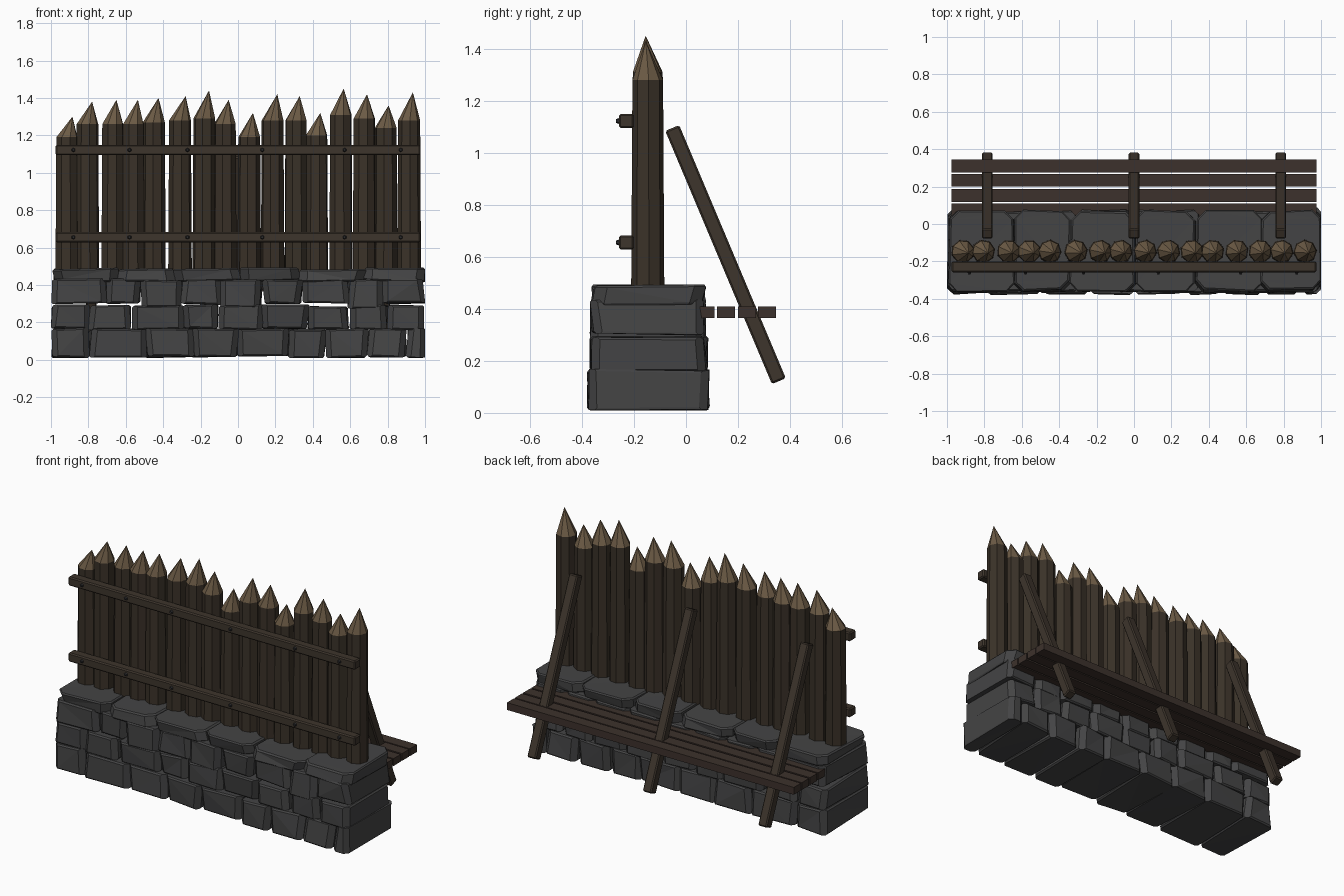
import bpy, bmesh, math, random
from mathutils import Vector, Matrix

if "Cube" in bpy.data.objects:
    bpy.data.objects.remove(bpy.data.objects["Cube"])

random.seed(7)


def material(name, rgb):
    m = bpy.data.materials.new(name)
    m.diffuse_color = (*rgb, 1)
    m.use_nodes = True
    m.node_tree.nodes["Principled BSDF"].inputs["Base Color"].default_value = m.diffuse_color
    return m


STONE = material("grey stone", (0.058, 0.058, 0.059))
WOOD = material("dark wood", (0.042, 0.031, 0.021))
TIP = material("cut wood", (0.150, 0.104, 0.060))
BEAM = material("beam wood", (0.047, 0.035, 0.025))
PLANK = material("plank wood", (0.046, 0.031, 0.025))
IRON = material("dark iron", (0.025, 0.025, 0.027))


def finish(bm, name, *mats):
    bmesh.ops.recalc_face_normals(bm, faces=bm.faces)
    me = bpy.data.meshes.new(name)
    bm.to_mesh(me)
    bm.free()
    for m in mats:
        me.materials.append(m)
    ob = bpy.data.objects.new(name, me)
    bpy.context.collection.objects.link(ob)
    return ob


def box(name, size, loc, mat, tilt=0.0, bevel=0.0):
    bm = bmesh.new()
    bmesh.ops.create_cube(bm, size=1, matrix=Matrix.Diagonal((*size, 1)))
    if bevel:
        bmesh.ops.bevel(bm, geom=bm.edges[:], offset=bevel, segments=1, affect='EDGES')
    bm.transform(Matrix.Translation(loc) @ Matrix.Rotation(tilt, 4, 'X'))
    return finish(bm, name, mat)


def stone(bm, x0, x1, y0, y1, z0, z1, jit, chamfer):
    """Rough block: jittered box with chamfered edges."""
    part = bmesh.new()
    bmesh.ops.create_cube(part, size=1)
    for v in part.verts:
        s = v.co.copy()
        v.co = Vector((x0 if s.x < 0 else x1, y0 if s.y < 0 else y1, z0 if s.z < 0 else z1))
        v.co += Vector((random.uniform(-jit, jit), random.uniform(-jit, jit),
                        random.uniform(-jit, jit) * 0.6))
    upright = [e for e in part.edges if abs((e.verts[0].co - e.verts[1].co).normalized().z) > 0.8]
    bmesh.ops.bevel(part, geom=upright, offset=chamfer, segments=1, affect='EDGES')
    rim = [e for e in part.edges if e.calc_length() > 0.05 and
           abs((e.verts[0].co - e.verts[1].co).normalized().z) < 0.6]
    bmesh.ops.bevel(part, geom=rim, offset=0.008, segments=1, affect='EDGES')
    bmesh.ops.triangulate(part, faces=[f for f in part.faces if f.calc_area() > 0.01])
    for v in part.verts:
        v.co.x = max(-1, min(1, v.co.x))
        v.co.y = max(-0.385, min(0.095, v.co.y))
        v.co.z = max(0, min(0.495, v.co.z))
    me = bpy.data.meshes.new("tmp")
    part.to_mesh(me)
    part.free()
    bm.from_mesh(me)
    bpy.data.meshes.remove(me)


# Stone base: four courses of full-depth blocks (seams, bottom, top, front, back, chamfer)
courses = [
    ((-0.99, -0.79, -0.49, -0.24, 0, 0.27, 0.47, 0.69, 0.9, 1), 0.015, 0.165, -0.372, 0.082, 0.03),
    ((-1, -0.80, -0.57, -0.29, -0.10, 0.13, 0.38, 0.59, 0.80, 1), 0.165, 0.29, -0.36, 0.075, 0.03),
    ((-0.99, -0.71, -0.52, -0.30, -0.09, 0.13, 0.34, 0.59, 0.78, 1), 0.30, 0.43, -0.36, 0.07, 0.03),
    ((-0.99, -0.64, -0.34, 0.01, 0.33, 0.68, 1), 0.42, 0.487, -0.357, 0.07, 0.045),
]
# third-course blocks that sit low; the others leave a slit under them
low = {2, 4, 7}
for i, (seams, z0, z1, y0, y1, ch) in enumerate(courses):
    bm = bmesh.new()
    for k, (a, b) in enumerate(zip(seams, seams[1:])):
        drop = 0.022 if i == 2 and k in low else 0
        stone(bm, a + 0.002, b - 0.002, y0, y1, z0 - drop, z1, 0.012, ch)
    finish(bm, f"stone_course_{i + 1}", STONE)

# Palisade posts: (base x, tip x, shoulder z, tip z)
posts = [
    (-0.915, -0.885, 1.19, 1.30), (-0.805, -0.78, 1.26, 1.38), (-0.67, -0.65, 1.26, 1.39),
    (-0.56, -0.535, 1.26, 1.39), (-0.45, -0.425, 1.27, 1.40), (-0.31, -0.28, 1.28, 1.41),
    (-0.18, -0.155, 1.29, 1.44), (-0.07, -0.05, 1.26, 1.39), (0.06, 0.08, 1.19, 1.32),
    (0.185, 0.21, 1.28, 1.42), (0.31, 0.33, 1.28, 1.41), (0.42, 0.44, 1.20, 1.32),
    (0.55, 0.565, 1.31, 1.45), (0.675, 0.69, 1.29, 1.42), (0.79, 0.805, 1.24, 1.36),
    (0.915, 0.935, 1.28, 1.43),
]
POST_Y, SIDES = -0.147, 8
for n, (x, tx, zs, zt) in enumerate(posts):
    bm = bmesh.new()
    turn = random.uniform(0, math.tau / SIDES)
    rings = []
    for z, r in ((0.44, 0.064), (zs, 0.059)):
        rings.append([bm.verts.new((x + r * math.cos(turn + math.tau * k / SIDES),
                                    POST_Y + r * math.sin(turn + math.tau * k / SIDES), z))
                      for k in range(SIDES)])
    tip = bm.verts.new((tx, POST_Y - 0.008, zt))
    bm.faces.new(rings[0])
    for k in range(SIDES):
        j = (k + 1) % SIDES
        bm.faces.new((rings[0][k], rings[0][j], rings[1][j], rings[1][k]))
        bm.faces.new((rings[1][k], rings[1][j], tip)).material_index = 1
    finish(bm, f"post_{n + 1}", WOOD, TIP)

# Front rails with nail heads
for label, z in (("lower", 0.655), ("upper", 1.122)):
    box(f"{label}_rail", (1.95, 0.058, 0.055), (0, -0.229, z), BEAM, bevel=0.007)
    bm = bmesh.new()
    for x in (-0.88, -0.58, -0.27, 0.13, 0.57, 0.87):
        bmesh.ops.create_cone(bm, cap_ends=True, segments=6, radius1=0.012, radius2=0.007, depth=0.014,
                              matrix=Matrix.Translation((x, -0.263, z)) @ Matrix.Rotation(math.pi / 2, 4, 'X'))
    finish(bm, f"{label}_rail_nails", IRON)

# Walkway planks at the back
for n, y in enumerate((0.075, 0.153, 0.234, 0.311)):
    box(f"walkway_plank_{n + 1}", (1.95, 0.069, 0.045), (0, y, 0.387), PLANK)

# Slanted braces
low_end, high_end = Vector((0, 0.357, 0.122)), Vector((0, -0.053, 1.095))
axis = high_end - low_end
for name, x in (("left", -0.785), ("middle", 0), ("right", 0.785)):
    c = (low_end + high_end) / 2
    box(f"{name}_brace", (0.058, 0.058, axis.length), (x, c.y, c.z), BEAM,
        tilt=math.atan2(-axis.y, axis.z), bevel=0.007)
